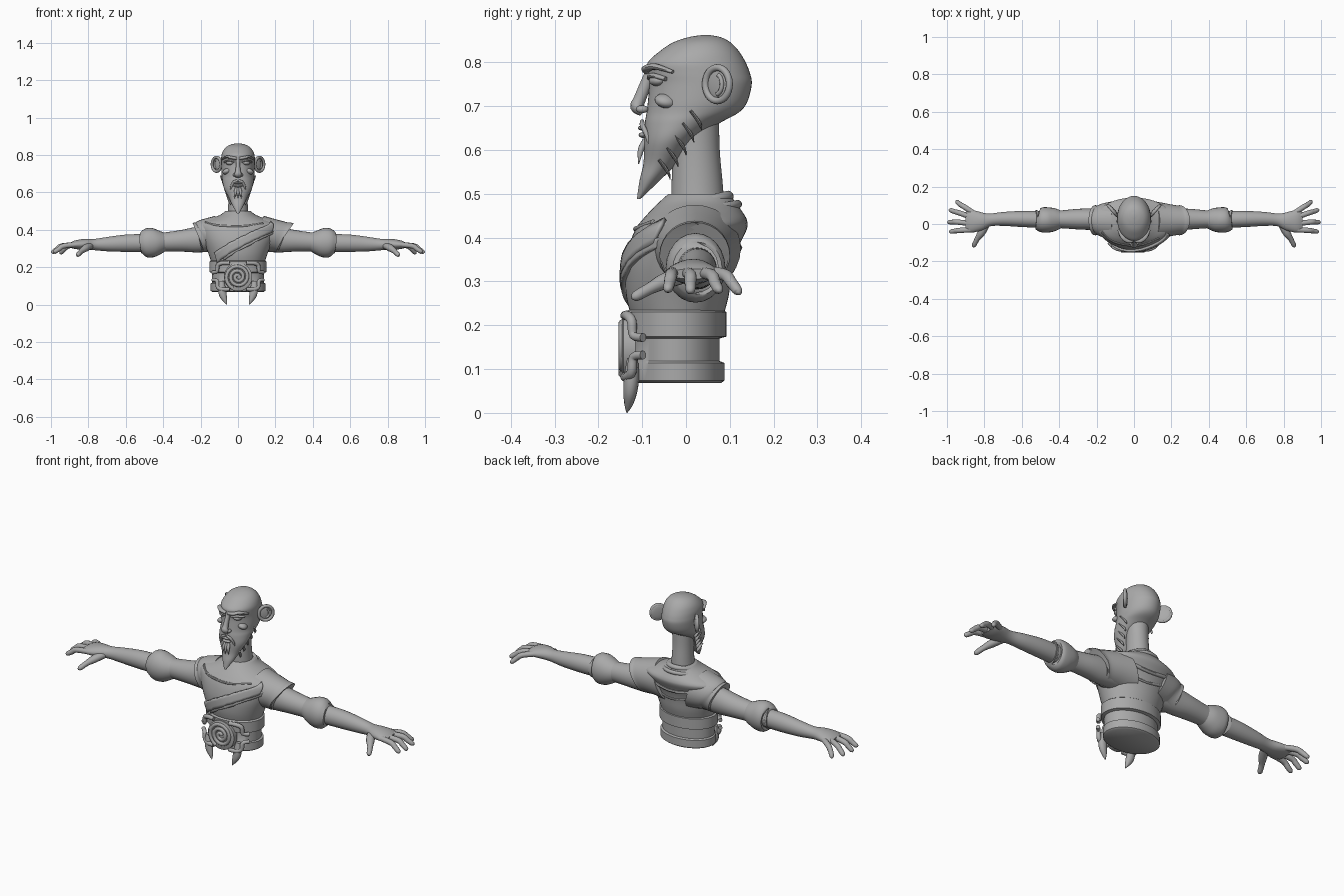
import bpy, bmesh
from math import sin, cos, pi, radians
from mathutils import Vector, Matrix

if "Cube" in bpy.data.objects:
    bpy.data.objects.remove(bpy.data.objects["Cube"])

clay = bpy.data.materials.new("clay_grey")
clay.use_nodes = True
clay.diffuse_color = (0.4, 0.4, 0.4, 1)
clay.node_tree.nodes["Principled BSDF"].inputs["Base Color"].default_value = (0.4, 0.4, 0.4, 1)


def finish(name, bm, angle=45):
    bmesh.ops.recalc_face_normals(bm, faces=bm.faces)
    me = bpy.data.meshes.new(name)
    bm.to_mesh(me)
    bm.free()
    me.materials.append(clay)
    me.shade_smooth()
    me.set_sharp_from_angle(angle=radians(angle))
    ob = bpy.data.objects.new(name, me)
    bpy.context.collection.objects.link(ob)
    return ob


def spline(rows, t):
    """Smooth interpolation through rows, t from 0 to len(rows) - 1."""
    i = min(int(t), len(rows) - 2)
    f = t - i
    a, b, c, d = (rows[max(0, min(len(rows) - 1, i + k))] for k in (-1, 0, 1, 2))
    return [q + f * ((r - p) + f * (2 * p - 5 * q + 4 * r - s + f * (3 * (q - r) + s - p))) / 2
            for p, q, r, s in zip(a, b, c, d)]


def refine(rows, n):
    return [spline(rows, i / n) for i in range((len(rows) - 1) * n + 1)]


def skin(name, rings, closed=False, caps=True, angle=45):
    bm = bmesh.new()
    vs = [[bm.verts.new(p) for p in ring] for ring in rings]
    n = len(vs[0])
    for i in range(len(vs) if closed else len(vs) - 1):
        a, b = vs[i], vs[(i + 1) % len(vs)]
        for j in range(n):
            bm.faces.new((a[j], a[(j + 1) % n], b[(j + 1) % n], b[j]))
    if caps and not closed:
        bm.faces.new(vs[0])
        bm.faces.new(vs[-1])
    return finish(name, bm, angle)


def body_point(row, a, grow=0):
    """Row is z, front y, back y, half width; angle 0 faces the front."""
    z, f, b, w = row
    return Vector(((w + grow) * sin(a), (f + b) / 2 - ((b - f) / 2 + grow) * cos(a), z))


def body(name, rows, n=5, seg=48):
    rows = refine(rows, n) if n > 1 else rows
    return skin(name, [[body_point(r, 2 * pi * j / seg) for j in range(seg)] for r in rows])


def sweep(name, rows, n=4, seg=12, ref=(0, 0, 1), closed=False, caps=True, shear=0, side=1):
    """Tube through rows of x, y, z, half width, half height."""
    rows = rows if closed else refine(rows, n)
    rings = []
    for i, r in enumerate(rows):
        p = Vector(r[:3])
        nxt = rows[(i + 1) % len(rows)] if closed else rows[min(i + 1, len(rows) - 1)]
        t = (Vector(nxt[:3]) - Vector(rows[i - 1 if closed else max(i - 1, 0)][:3])).normalized()
        u = t.cross(Vector(ref)).normalized()
        v = u.cross(t)
        ring = []
        for j in range(seg):
            a = 2 * pi * j / seg
            q = p + u * r[3] * cos(a) + v * r[4] * sin(a)
            q.x = (q.x + shear * (q.z - p.z)) * side
            ring.append(q)
        rings.append(ring)
    return skin(name, rings, closed, caps)


def blob(name, loc, size, rot=(0, 0, 0)):
    bm = bmesh.new()
    bmesh.ops.create_uvsphere(bm, u_segments=20, v_segments=12, radius=1)
    m = Matrix.Identity(3)
    for axis, ang in zip("XYZ", rot):
        m = Matrix.Rotation(radians(ang), 3, axis) @ m
    for v in bm.verts:
        v.co = m @ Vector(c * s for c, s in zip(v.co, size)) + Vector(loc)
    return finish(name, bm)


# Head, with the jaw running down into a pointed beard
body("head", [(.488, -.112, -.104, .006), (.53, -.106, -.06, .03), (.57, -.097, -.02, .048),
              (.62, -.096, .02, .074), (.66, -.094, .075, .083), (.685, -.09, .12, .086),
              (.71, -.087, .14, .089), (.75, -.084, .15, .09), (.775, -.088, .146, .09),
              (.80, -.087, .136, .088), (.825, -.06, .121, .078), (.845, -.03, .102, .06),
              (.857, .005, .08, .035), (.862, .035, .055, .008)])
body("neck", [(.44, -.035, .09, .06), (.52, -.033, .084, .053), (.6, -.03, .077, .05), (.69, -.03, .075, .052)])

# Nose and mouth
sweep("nose", [(0, -.08, .785, .013, .01), (0, -.09, .755, .011, .013), (0, -.106, .715, .014, .014),
               (0, -.112, .698, .02, .015), (0, -.1, .683, .016, .007)], ref=(0, 1, 0))
blob("upper_lip", (0, -.098, .65), (.028, .012, .006))
blob("lower_lip", (0, -.096, .634), (.024, .012, .007))

# Paired features of the face
for s, label in ((1, "left"), (-1, "right")):
    blob(label + "_nostril", (s * .017, -.1, .693), (.01, .014, .009))
    blob(label + "_eye", (s * .045, -.067, .758), (.022, .015, .012), (0, 0, s * 35))
    sweep(label + "_eyelid", [(.018, -.083, .764, .006, .005), (.045, -.076, .77, .01, .006),
                              (.072, -.046, .762, .007, .005)], side=s)
    sweep(label + "_brow", [(.006, -.09, .781, .01, .008), (.035, -.089, .786, .012, .008),
                            (.06, -.069, .79, .012, .007), (.083, -.03, .778, .006, .004)], side=s)
    blob(label + "_cheekbone", (s * .058, -.045, .712), (.025, .028, .016), (0, s * 20, s * 35))
    sweep(label + "_moustache", [(.003, -.1, .664, .006, .005), (.022, -.099, .655, .008, .006),
                                 (.036, -.088, .63, .006, .005), (.038, -.083, .6, .001, .001)],
          ref=(0, 1, 0), side=s)
    for k in range(5):
        y, z = .03 - .018 * k, .675 - .028 * k
        sweep(label + "_whisker", [(.082 - .009 * k, y - .02, z + .015, .004, .014),
                                   (.079 - .009 * k, y, z - .012, .004, .009),
                                   (.074 - .009 * k, y + .006, z - .03, .001, .001)], seg=8, ref=(1, 0, 0), side=s)
    # Ear bowl with a rolled rim
    mid, out, face = Vector((.111, .075, .75)), Vector((.65, .76, 0)), Vector((.76, -.65, 0))
    blob(label + "_ear", (s * mid.x, mid.y, mid.z), (.038, .008, .04), (0, 0, s * 49.5))
    rim = [mid + face * .005 + out * .036 * cos(a) + Vector((0, 0, .038 * sin(a)))
           for a in (2 * pi * i / 32 for i in range(32))]
    sweep(label + "_ear_rim", [(*p, .008, .008) for p in rim], closed=True, ref=face, side=s)
    fold = [mid + face * .008 + out * (.02 * cos(a) - .004) + Vector((0, 0, .024 * sin(a)))
            for a in (-1.3 + .3 * i for i in range(9))]
    sweep(label + "_ear_fold", [(*p, .005, .005) for p in fold], ref=face, side=s, n=2)

# Chin tuft
for x in (-.014, 0, .014):
    sweep("chin_tuft", [(x * .6, -.092, .622, .008, .007), (x, -.103, .6, .008, .007),
                        (x * 1.3, -.108, .568, .001, .001)], ref=(0, 1, 0))

# Torso in a draped robe
torso = [(.22, -.125, .085, .14), (.27, -.137, .098, .157), (.33, -.139, .106, .18), (.38, -.13, .121, .2),
         (.42, -.115, .139, .215), (.44, -.1, .139, .2), (.46, -.082, .128, .145),
         (.48, -.062, .113, .095), (.5, -.04, .1, .068)]
body("torso", torso)
fine = refine(torso, 12)


def on_torso(deg, z, grow):
    return body_point(min(fine, key=lambda r: abs(r[0] - z))[:4], radians(deg), grow)


def band(name, path, width, grow=.006):
    bm = bmesh.new()
    grid = [[bm.verts.new(on_torso(a, z + width * (j / 4 - .5), grow)) for j in range(5)]
            for a, z in refine(path, 8)]
    for p, q in zip(grid, grid[1:]):
        for j in range(4):
            bm.faces.new((p[j], p[j + 1], q[j + 1], q[j]))
    ob = finish(name, bm)
    mod = ob.modifiers.new("thickness", "SOLIDIFY")
    mod.thickness = .012
    mod.offset = 0


band("sash", [(-48, .25), (-22, .29), (5, .335), (32, .38), (58, .415)], .055)
band("sash_edge", [(-30, .25), (-8, .285), (20, .33), (45, .37), (70, .395)], .025, .004)


def crease(name, path, r=.006):
    sweep(name, [(*on_torso(a, z, 0), r, r) for a, z in path], seg=8)


crease("back_fold", [(110, .43), (140, .4), (175, .375), (210, .39), (245, .43)], .009)
crease("lower_back_fold", [(115, .39), (145, .345), (175, .325), (205, .345), (240, .385)])
crease("chest_fold", [(-60, .44), (-30, .425), (5, .42), (40, .435)])

# Rolled collar, higher at the back
for name, grow, drop, r in (("collar", 0, 0, .013), ("collar_fold", .022, .018, .01)):
    ring = [(0 + (.07 + grow) * sin(a), .018 - (.078 + grow) * cos(a), .475 - drop - .019 * cos(a), r, r)
            for a in (2 * pi * i / 40 for i in range(40))]
    sweep(name, ring, closed=True)

# Flared shoulder caps, the left one reaching further out
for s, label, reach in ((1, "left", .245), (-1, "right", .21)):
    sweep(label + "_shoulder_cap", [(.09, .02, .375, .105, .1), (.16, .02, .37, .092, .086),
                                    (reach - .02, .02, .362, .08, .078), (reach, .02, .36, .08, .078),
                                    (reach - .01, .02, .36, .066, .066)],
          seg=28, shear=.42 if s > 0 else .25, side=s)

# Arms, puffed cuffs and hands
fingers = {"little": (.057, .905, .09, .952, .118, .272), "ring": (.03, .93, .058, .987, .074, .275),
           "middle": (.0, .94, .01, .995, .01, .274), "index": (-.03, .93, -.034, .985, -.041, .277)}
for s, label in ((1, "left"), (-1, "right")):
    sweep(label + "_arm", [(.1, .02, .355, .065, .07), (.22, .025, .347, .058, .068), (.3, .026, .341, .055, .058),
                           (.4, .025, .335, .047, .05), (.5, .025, .33, .045, .048), (.6, .027, .328, .043, .046),
                           (.7, .027, .323, .037, .038), (.77, .022, .321, .034, .03), (.82, .015, .322, .05, .029),
                           (.87, .014, .32, .06, .023), (.9, .014, .317, .05, .012)], seg=24, side=s)
    sweep(label + "_cuff", [(.385, .025, .336, .044, .046), (.42, .024, .333, .06, .064), (.455, .022, .331, .067, .078),
                            (.49, .022, .331, .067, .077), (.512, .024, .33, .056, .06), (.505, .025, .33, .042, .044)],
          seg=24, side=s)
    for name, (y0, x1, y1, x2, y2, z2) in fingers.items():
        sweep(f"{label}_{name}_finger", [(.855, y0, .321, .014, .013), (x1, y1, .314, .014, .014),
                                         ((x1 + x2) / 2, (y1 + y2) / 2, .297, .013, .013),
                                         (x2 - .006, y2, z2 + .006, .011, .011), (x2, y2, z2, .004, .004)], side=s)
    sweep(label + "_thumb", [(.79, .0, .315, .02, .018), (.815, -.045, .302, .021, .019), (.838, -.08, .285, .014, .014),
                             (.855, -.113, .267, .012, .012), (.86, -.123, .262, .004, .004)], side=s)

# Broad belt with a raised band at each edge
hi, core, lo = (-.138, .092, .153), (-.122, .077, .138), (-.125, .088, .146)
body("belt", [(z, *shape) for z, shape in ((.068, (-.118, .08, .138)), (.074, lo), (.114, lo), (.118, core), (.17, core),
                                           (.174, hi), (.23, hi), (.235, (-.13, .085, .146)))], n=1)

# Round buckle with a raised spiral
sweep("buckle_plate", [(0, -.115, .148, .076, .076), (0, -.143, .148, .076, .076), (0, -.146, .148, .07, .07)],
      n=1, seg=40)
coil = []
for i in range(61):
    t = i / 60
    a, r = 5.2 * pi * t + .5, .006 + .06 * t
    coil.append((r * cos(a), -.146, .148 + r * sin(a), .0095, .008))
sweep("buckle_spiral", coil, n=1, seg=10, ref=(0, 1, 0))

# Clasps and hanging fangs
for s, label in ((1, "left"), (-1, "right")):
    for part, z, d in (("upper", .222, -1), ("lower", .082, 1)):
        sweep(f"{label}_{part}_clasp", [(.045, -.14, z, .01, .01), (.085, -.134, z, .011, .011),
                                        (.108, -.124, z + d * .012, .011, .011),
                                        (.113, -.12, z + d * .045, .01, .01),
                                        (.135, -.098, z + d * .05, .01, .01)], ref=(0, 1, 0), side=s)
    sweep(label + "_fang", [(.088, -.122, .125, .014, .012), (.086, -.124, .085, .021, .017),
                            (.08, -.127, .05, .02, .016), (.068, -.131, .02, .011, .01),
                            (.06, -.135, 0, .001, .001)], ref=(0, 1, 0), side=s)
